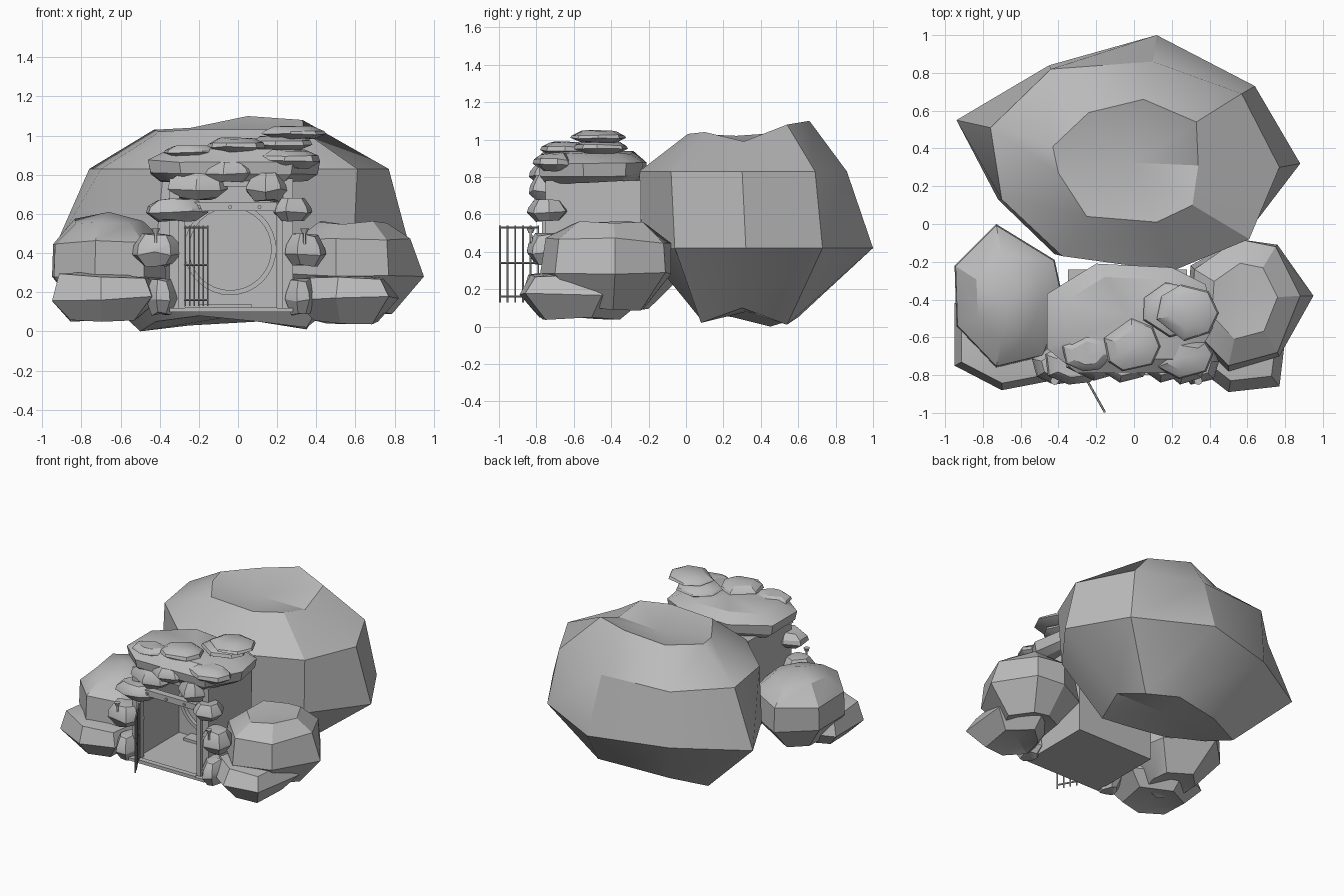
import bpy, bmesh, math, random
from mathutils import Vector

random.seed(4)
if "Cube" in bpy.data.objects:
    bpy.data.objects.remove(bpy.data.objects["Cube"])

stone_grey = bpy.data.materials.new("stone_grey")
stone_grey.use_nodes = True
stone_grey.diffuse_color = (0.5, 0.5, 0.5, 1)
stone_grey.node_tree.nodes["Principled BSDF"].inputs["Base Color"].default_value = (0.5, 0.5, 0.5, 1)


def finish(name, bm, angle=30):
    bmesh.ops.recalc_face_normals(bm, faces=bm.faces)
    mesh = bpy.data.meshes.new(name)
    bm.to_mesh(mesh)
    bm.free()
    mesh.materials.append(stone_grey)
    ob = bpy.data.objects.new(name, mesh)
    bpy.context.collection.objects.link(ob)
    bpy.ops.object.select_all(action="DESELECT")
    ob.select_set(True)
    bpy.context.view_layer.objects.active = ob
    bpy.ops.object.shade_smooth_by_angle(angle=math.radians(angle))
    return ob


# Skin a stack of rings from bottom to top and close both ends with a fan
def loft(name, rings, bottom, top):
    bm = bmesh.new()
    rings = [[bm.verts.new(p) for p in ring] for ring in rings]
    n = len(rings[0])
    for a, b in zip(rings, rings[1:]):
        for i in range(n):
            j = (i + 1) % n
            bm.faces.new((a[i], a[j], b[j], b[i]))
    for ring, z in ((rings[0], bottom), (rings[-1], top)):
        mid = sum((v.co for v in ring), Vector()) / n
        tip = bm.verts.new((mid.x, mid.y, z))
        for i in range(n):
            bm.faces.new((ring[i], ring[(i + 1) % n], tip))
    return finish(name, bm)


# An outline scaled about its middle at height z, slightly uneven
def level(outline, z, s, jitter=0.015):
    cx = sum(p[0] for p in outline) / len(outline)
    cy = sum(p[1] for p in outline) / len(outline)
    return [(cx + (x - cx) * s, cy + (y - cy) * s, z + random.uniform(-jitter, jitter)) for x, y in outline]


# Faceted boulder: one outline repeated at (z, scale) levels
def rock(name, outline, levels, bottom, top, jitter=0.015):
    loft(name, [level(outline, z, s, jitter) for z, s in levels], bottom, top)


# Small flat stone filling the given ranges
def stone(name, xr, yr, zr, sides=7):
    raw = []
    for i in range(sides):
        a = math.tau * (i + random.uniform(-0.25, 0.25)) / sides
        raw.append((math.cos(a), math.sin(a)))

    def fit(v, axis, r):
        vals = [p[axis] for p in raw]
        return r[0] + (v - min(vals)) / (max(vals) - min(vals)) * (r[1] - r[0])
    outline = [(fit(x, 0, xr), fit(y, 1, yr)) for x, y in raw]
    z0, h = zr[0], zr[1] - zr[0]
    rock(name, outline, [(z0 + h * 0.05, 0.6), (z0 + h * 0.4, 1),
                         (z0 + h * 0.62, 0.94), (z0 + h * 0.95, 0.62)],
         z0 + h * 0.05, z0 + h, h * 0.06)


def box(name, xr, yr, zr):
    bm = bmesh.new()
    bmesh.ops.create_cube(bm, size=1)
    for v in bm.verts:
        for k, r in enumerate((xr, yr, zr)):
            v.co[k] = r[0] + (v.co[k] + 0.5) * (r[1] - r[0])
    return finish(name, bm)


def rod(name, a, b, r, r2=None, sides=8):
    a, b = Vector(a), Vector(b)
    bm = bmesh.new()
    bmesh.ops.create_cone(bm, cap_ends=True, segments=sides, radius1=r,
                          radius2=r if r2 is None else r2, depth=(b - a).length)
    rot = Vector((0, 0, 1)).rotation_difference(b - a).to_matrix()
    for v in bm.verts:
        v.co = rot @ v.co + (a + b) / 2
    return finish(name, bm, 50)


# Great boulder behind the entrance: underside, waist, shoulder and dished crown
underside = [(0.1, 0.6, 0.05), (-0.25, 0.55, 0.03), (-0.5, 0.45, 0), (-0.42, 0.25, 0.05), (-0.2, 0.08, 0.08),
             (0.1, 0.07, 0.05), (0.35, 0.08, 0.02), (0.4, 0.3, 0.1), (0.35, 0.54, 0.01)]
waist = [(0.12, 1), (-0.45, 0.84), (-0.94, 0.55), (-0.72, 0.13), (-0.42, -0.16),
         (0.2, -0.23), (0.59, -0.06), (0.88, 0.32), (0.64, 0.73)]
shoulder = [(0.1, 0.86), (-0.44, 0.82), (-0.76, 0.51), (-0.7, 0.13), (-0.38, -0.17),
            (0.2, -0.25), (0.61, -0.08), (0.77, 0.3), (0.57, 0.69)]
crown = [(0.05, 0.66, 1.1), (-0.24, 0.59, 1.04), (-0.43, 0.41, 1.03), (-0.4, 0.27, 1.02), (-0.25, 0.04, 1.03),
         (0.12, 0.01, 1.03), (0.31, 0.1, 1.04), (0.34, 0.31, 0.99), (0.33, 0.54, 1.08)]
loft("rear_boulder", [underside, [(x, y, 0.42) for x, y in waist],
                      [(x, y, 0.83) for x, y in shoulder], crown], 0.08, 0.98)

# Roof slab over the entrance
rock("roof_slab",
     [(-0.2, -0.21), (-0.46, -0.37), (-0.46, -0.66), (-0.3, -0.79),
      (0.28, -0.79), (0.42, -0.55), (0.38, -0.32), (0.2, -0.23)],
     [(0.77, 0.85), (0.81, 0.97), (0.87, 1), (0.93, 0.75)], 0.77, 0.94, 0.01)

# Flanking boulders
rock("right_upper_boulder",
     [(-0.73, 0), (-0.95, -0.22), (-0.94, -0.54), (-0.73, -0.76),
      (-0.48, -0.7), (-0.37, -0.42), (-0.42, -0.19)],
     [(0.08, 0.5), (0.28, 1), (0.46, 0.98), (0.56, 0.6)], 0.12, 0.61)
lower = [(0.55, -0.08), (0.3, -0.22), (0.27, -0.55), (0.5, -0.78), (0.77, -0.7), (0.95, -0.38), (0.76, -0.11)]
upper = [(0.55, -0.08), (0.32, -0.24), (0.3, -0.54), (0.5, -0.75), (0.76, -0.68), (0.88, -0.38), (0.75, -0.12)]
loft("left_upper_boulder", [level(lower, 0.1, 0.55), level(lower, 0.29, 1),
                            level(upper, 0.46, 1), level(upper, 0.55, 0.6)], 0.14, 0.54)
rock("right_lower_boulder",
     [(-0.7, -0.3), (-0.95, -0.42), (-0.95, -0.75), (-0.7, -0.88), (-0.44, -0.83), (-0.4, -0.5)],
     [(0.06, 0.64), (0.17, 1), (0.28, 0.86)], 0.1, 0.31)
rock("left_lower_boulder",
     [(0.6, -0.2), (0.38, -0.4), (0.28, -0.72), (0.5, -0.89), (0.77, -0.86), (0.82, -0.45)],
     [(0.05, 0.6), (0.17, 1), (0.28, 0.8)], 0.1, 0.3)

# Stones stacked beside the doorway
jamb_heights = ((0.08, 0.27), (0.33, 0.5), (0.56, 0.68))
jamb_spans = {"right": ((-0.47, -0.31), (-0.54, -0.27), (-0.47, -0.15)),
              "left": ((0.24, 0.4), (0.24, 0.45), (0.18, 0.38))}
for label, spans in jamb_spans.items():
    for i, (xr, zr) in enumerate(zip(spans, jamb_heights)):
        stone(f"{label}_jamb_stone_{i + 1}", xr, (-0.85, -0.63), zr)

# Stones over the doorway and on the roof
for i, (xr, yr, zr) in enumerate((
        ((-0.36, -0.05), (-0.83, -0.62), (0.67, 0.81)),
        ((0.04, 0.26), (-0.84, -0.64), (0.66, 0.81)),
        ((-0.18, 0.08), (-0.84, -0.66), (0.76, 0.87)))):
    stone(f"lintel_stone_{i + 1}", xr, yr, zr)
for i, (xr, yr, zr) in enumerate((
        ((-0.38, -0.11), (-0.78, -0.58), (0.89, 0.95)),
        ((-0.16, 0.14), (-0.78, -0.5), (0.91, 0.99)),
        ((0.12, 0.42), (-0.82, -0.6), (0.83, 0.93)),
        ((0.05, 0.38), (-0.6, -0.31), (0.92, 1.0)),
        ((0.12, 0.45), (-0.62, -0.32), (0.98, 1.05)))):
    stone(f"roof_stone_{i + 1}", xr, yr, zr)

# Hollow chamber, open to the front
box("chamber_floor", (-0.35, 0.28), (-0.8, -0.24), (0.1, 0.12))
box("chamber_right_wall", (-0.35, -0.3), (-0.75, -0.24), (0.12, 0.78))
box("chamber_left_wall", (0.23, 0.28), (-0.75, -0.24), (0.12, 0.78))
box("chamber_back_wall", (-0.3, 0.23), (-0.27, -0.24), (0.12, 0.78))
box("chamber_ceiling", (-0.3, 0.23), (-0.75, -0.27), (0.74, 0.78))
box("back_step", (-0.2, 0.07), (-0.36, -0.27), (0.12, 0.14))

# Round door on the back wall with a raised rim
rod("round_door", (-0.04, -0.27, 0.42), (-0.04, -0.28, 0.42), 0.21, sides=32)
bm = bmesh.new()
rim = []
for r, y in ((0.21, -0.27), (0.21, -0.31), (0.235, -0.31), (0.235, -0.27)):
    rim.append([bm.verts.new((-0.04 + r * math.cos(math.tau * i / 32), y,
                              0.42 + r * math.sin(math.tau * i / 32))) for i in range(32)])
for a, b in zip(rim, rim[1:] + rim[:1]):
    for i in range(32):
        j = (i + 1) % 32
        bm.faces.new((a[i], a[j], b[j], b[i]))
finish("round_door_rim", bm)

# Timber door frame with bolts
for label, x in (("right", -0.305), ("left", 0.195)):
    box(f"{label}_door_post", (x, x + 0.035), (-0.77, -0.73), (0.1, 0.66))
box("door_lintel", (-0.27, 0.2), (-0.79, -0.74), (0.615, 0.66))
box("door_sill", (-0.27, 0.2), (-0.8, -0.76), (0.1, 0.125))
for i, x in enumerate((-0.2, -0.04, 0.11)):
    rod(f"lintel_bolt_{i + 1}", (x, -0.79, 0.635), (x, -0.8, 0.635), 0.01)

# Barred gate standing open
hinge, tip = Vector((-0.27, -0.79, 0)), Vector((-0.155, -0.995, 0))
for i in range(6):
    p = hinge.lerp(tip, i / 5)
    rod(f"gate_bar_{i + 1}", p + Vector((0, 0, 0.13)), p + Vector((0, 0, 0.54)), 0.005, sides=6)
for i, z in enumerate((0.16, 0.34, 0.53)):
    rod(f"gate_rail_{i + 1}", hinge + Vector((0, 0, z)), tip + Vector((0, 0, z)), 0.006, sides=6)

# Torches beside the door
for label, x in (("right", -0.42), ("left", 0.34)):
    rod(f"{label}_torch_handle", (x, -0.825, 0.43), (x, -0.83, 0.505), 0.007)
    rod(f"{label}_torch_bowl", (x, -0.83, 0.5), (x, -0.83, 0.525), 0.012, 0.022)
    rod(f"{label}_torch_bracket", (x, -0.77, 0.44), (x, -0.825, 0.44), 0.007)
